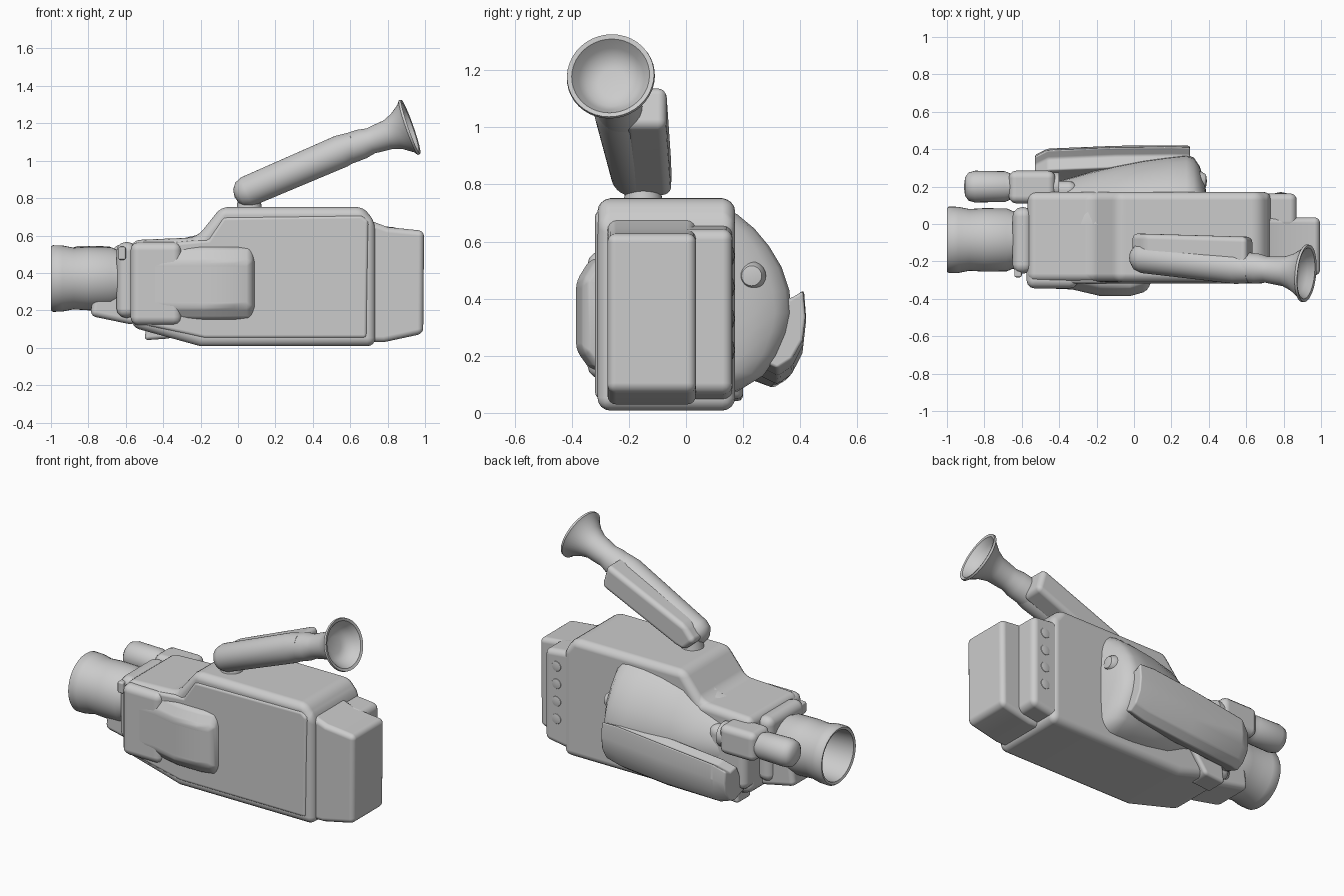
import bpy, bmesh, math
from mathutils import Vector


def finish(name, bm, bevel=0.0, seg=3, angle=40):
    bmesh.ops.remove_doubles(bm, verts=bm.verts, dist=1e-5)
    bmesh.ops.recalc_face_normals(bm, faces=bm.faces)
    me = bpy.data.meshes.new(name)
    bm.to_mesh(me)
    bm.free()
    me.shade_smooth()
    ob = bpy.data.objects.new(name, me)
    bpy.context.collection.objects.link(ob)
    if bevel:
        m = ob.modifiers.new("bevel", 'BEVEL')
        m.width, m.segments = bevel, seg
        m.limit_method, m.angle_limit = 'ANGLE', math.radians(25)
        m.harden_normals = True
    else:
        me.set_sharp_from_angle(angle=math.radians(angle))
    return ob


def loft(name, sections, bevel=0.0, seg=3, angle=40):
    """Skin a list of equal-length closed sections and cap both ends."""
    bm = bmesh.new()
    rings = [[bm.verts.new(p) for p in s] for s in sections]
    n = len(rings[0])
    for a, b in zip(rings, rings[1:]):
        for i in range(n):
            bm.faces.new((a[i], a[(i + 1) % n], b[(i + 1) % n], b[i]))
    bm.faces.new(rings[0])
    bm.faces.new(rings[-1])
    return finish(name, bm, bevel, seg, angle)


def side_profile(name, pts, y0, y1, bevel, seg=3):
    """Extrude an (x, z) outline from y0 to y1."""
    return loft(name, [[(x, y, z) for x, z in pts] for y in (y0, y1)], bevel, seg)


def box(name, x, y, z, bevel, seg=3):
    return side_profile(name, [(x[0], z[0]), (x[1], z[0]), (x[1], z[1]), (x[0], z[1])],
                        y[0], y[1], bevel, seg)


def revolve(name, start, end, pts, n=40):
    """Spin (radius, distance) points about the axis from start to end."""
    start = Vector(start)
    d = (Vector(end) - start).normalized()
    q = d.to_track_quat('Z', 'Y')
    bm = bmesh.new()
    rings = []
    for r, t in pts:
        if r == 0:
            rings.append([bm.verts.new(start + d * t)] * n)
        else:
            rings.append([bm.verts.new(start + q @ Vector((
                r * math.cos(2 * math.pi * i / n), r * math.sin(2 * math.pi * i / n), t)))
                for i in range(n)])
    for a, b in zip(rings, rings[1:]):
        for i in range(n):
            j = (i + 1) % n
            vs = list(dict.fromkeys((a[i], a[j], b[j], b[i])))
            if len(vs) > 2:
                bm.faces.new(vs)
    return finish(name, bm)


# Main body shell and its slightly raised left side panel
side_profile("main_body", [(-0.57, 0.11), (-0.2, 0.008), (0.735, 0.008), (0.735, 0.67),
                           (0.67, 0.752), (-0.09, 0.752), (-0.22, 0.59), (-0.57, 0.575)],
             -0.31, 0.172, 0.045, 4)
side_profile("left_side_panel", [(-0.5, 0.12), (-0.18, 0.05), (0.69, 0.05), (0.7, 0.68),
                                 (0.66, 0.71), (-0.08, 0.7), (-0.16, 0.58), (-0.5, 0.55)],
             -0.318, -0.2, 0.02)

# Control pod bulging from the left side
box("front_collar", (-0.575, -0.3), (-0.345, -0.15), (0.12, 0.565), 0.045)
bulge = [(-0.56, -0.34), (-0.33, -0.35), (-0.18, -0.385), (-0.02, -0.385), (0.07, -0.36), (0.1, -0.29)]
loft("control_pod", [[(x, -0.2, 0.15), (x, y + 0.05, 0.15), (x, y, 0.22),
                      (x, y, 0.46), (x, y + 0.05, 0.54), (x, -0.2, 0.55)]
                     for x, y in bulge], 0.025)

# Rear battery, connector block and the row of sockets
rear = [(0.68, 0.03), (0.78, 0.03), (0.99, 0.075), (0.995, 0.625), (0.8, 0.645), (0.68, 0.69)]
side_profile("battery", rear, -0.275, 0.035, 0.03, 4)
side_profile("connector_block", [(0.68, 0.04), (0.87, 0.07), (0.87, 0.64), (0.68, 0.66)],
             -0.02, 0.163, 0.035, 4)
for i in range(4):
    z = 0.22 + 0.11 * i
    revolve(f"socket_{i + 1}", (0.785, 0.135, z), (0.785, 0.3, z),
            [(0, -0.02), (0.042, -0.02), (0.042, 0.012), (0.03, 0.03), (0, 0.036)], 20)

# Hollow lens barrel with collar and lower support
revolve("lens_barrel", (-0.55, -0.085, 0.37), (-1, -0.085, 0.37),
        [(0, 0), (0.155, 0), (0.155, 0.1), (0.168, 0.13), (0.17, 0.25), (0.165, 0.33), (0.177, 0.39),
         (0.178, 0.44), (0.17, 0.45), (0.155, 0.445), (0.14, 0.25), (0.1, 0.22), (0, 0.24)])
box("lens_collar", (-0.65, -0.54), (-0.265, 0.09), (0.16, 0.565), 0.05)
side_profile("lens_support", [(-0.79, 0.17), (-0.55, 0.12), (-0.55, 0.35), (-0.77, 0.32)],
             -0.2, 0.06, 0.03)
box("focus_tab", (-0.64, -0.6), (-0.285, -0.2), (0.47, 0.54), 0.01)

# Microphone and mount
revolve("microphone", (-0.4, 0.2, 0.46), (-0.91, 0.2, 0.46),
        [(0, 0), (0.075, 0), (0.075, 0.22), (0.07, 0.26), (0.082, 0.29), (0.085, 0.45),
         (0.075, 0.485), (0.05, 0.503), (0, 0.51)], 28)
box("microphone_mount", (-0.67, -0.42), (0.11, 0.285), (0.37, 0.55), 0.04)
box("mount_base", (-0.57, -0.3), (0.08, 0.23), (0.14, 0.5), 0.05)

# Rounded hand grip swelling toward the rear: (y, z) section, (x, y scale, z scale) stations
grip = [(0.0, 0.735), (0.12, 0.725), (0.18, 0.695), (0.24, 0.645), (0.29, 0.585), (0.335, 0.51),
        (0.362, 0.43), (0.37, 0.35), (0.355, 0.28), (0.32, 0.2), (0.27, 0.13), (0.18, 0.075), (0.0, 0.06)]
stations = [(-0.54, 0.52, 0.55), (-0.4, 0.62, 0.58), (-0.22, 0.76, 0.68), (-0.1, 0.84, 0.9),
            (0.05, 0.92, 0.97), (0.18, 0.97, 1), (0.28, 1, 1), (0.32, 0.96, 0.99),
            (0.35, 0.84, 0.96), (0.375, 0.65, 0.93), (0.39, 0.4, 0.9)]
loft("hand_grip", [[(x, y * ky, 0.32 + (z - 0.32) * kz) for y, z in grip] for x, ky, kz in stations],
     angle=60)
revolve("grip_button", (0.31, 0.23, 0.48), (0.4, 0.23, 0.48),
        [(0, 0), (0.05, 0), (0.05, 0.05), (0.035, 0.075), (0, 0.08)], 20)

# Hand strap sloping down toward the lens
strap = [(0.3, 0.42), (0.365, 0.4), (0.41, 0.43), (0.418, 0.33), (0.408, 0.24), (0.37, 0.165),
         (0.32, 0.13), (0.22, 0.18)]
loft("hand_strap", [[(x, y + dy, 0.3 + (z - 0.3) * k + dz) for y, z in strap]
                    for x, dy, dz, k in [(-0.53, -0.05, -0.08, 0.7), (-0.46, -0.015, -0.06, 0.9),
                                         (-0.1, 0.0, -0.03, 1), (0.2, 0.003, 0.0, 1),
                                         (0.3, 0.0, 0.01, 0.9)]], 0.01, 2)
side_profile("strap_anchor", [(-0.5, 0.04), (-0.36, 0.05), (-0.25, 0.2), (-0.48, 0.2)], 0.06, 0.2, 0.02)

# Tilted viewfinder: pivot, tube, side housing and flared eyecup
revolve("viewfinder_pivot", (0.06, -0.15, 0.7), (0.06, -0.15, 1),
        [(0, 0), (0.08, 0), (0.065, 0.06), (0.06, 0.12), (0, 0.12)], 28)
revolve("viewfinder_tube", (0.05, -0.18, 0.835), (0.62, -0.24, 1.08),
        [(0, -0.075), (0.04, -0.065), (0.07, -0.04), (0.083, 0), (0.088, 0.55), (0.075, 0.63), (0, 0.63)])
housing = [(-0.02, 0.83), (0.06, 0.757), (0.12, 0.775), (0.64, 1.0), (0.6, 1.145), (0.05, 0.912)]
loft("viewfinder_housing", [[(x, y - 0.03 * max(x, 0), z) for x, z in housing]
                            for y in (-0.2, -0.05)], 0.03, 4)
revolve("eyecup", (0.55, -0.228, 1.05), (0.92, -0.264, 1.18),
        [(0, 0), (0.083, 0), (0.08, 0.12), (0.07, 0.17), (0.074, 0.2), (0.08, 0.27), (0.1, 0.32),
         (0.135, 0.37), (0.155, 0.385), (0.153, 0.398), (0.137, 0.394), (0.115, 0.36), (0.09, 0.33),
         (0.05, 0.32), (0, 0.32)])
